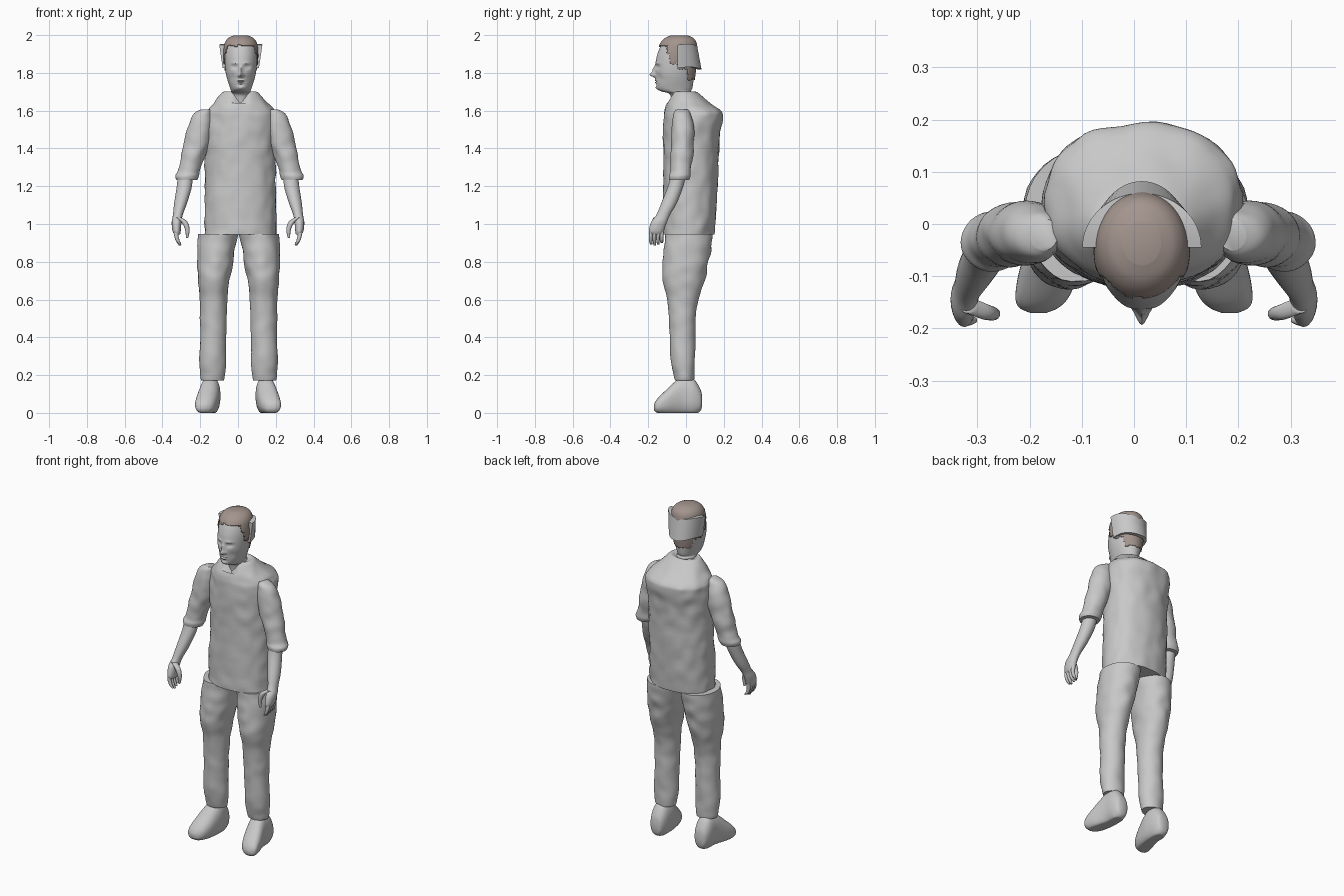
import bpy, bmesh, math
from mathutils import Vector, noise

default = bpy.data.objects.get("Cube")
if default:
    bpy.data.objects.remove(default, do_unlink=True)


def make_material(name, colour):
    mat = bpy.data.materials.new(name)
    mat.use_nodes = True
    mat.diffuse_color = (*colour, 1)
    mat.node_tree.nodes["Principled BSDF"].inputs["Base Color"].default_value = (*colour, 1)
    return mat


GREY = make_material("plain grey", (0.58, 0.58, 0.58))
BROWN = make_material("hair brown", (0.37, 0.3, 0.27))


def finish(name, bm, mat, angle=50):
    """Turn a bmesh into a shaded object with one material."""
    bmesh.ops.recalc_face_normals(bm, faces=bm.faces)
    mesh = bpy.data.meshes.new(name)
    bm.to_mesh(mesh)
    bm.free()
    mesh.materials.append(mat)
    obj = bpy.data.objects.new(name, mesh)
    bpy.context.collection.objects.link(obj)
    bpy.ops.object.select_all(action='DESELECT')
    obj.select_set(True)
    bpy.context.view_layer.objects.active = obj
    bpy.ops.object.shade_smooth_by_angle(angle=math.radians(angle))
    return obj


def spline(rings, steps):
    """Catmull-Rom interpolation through ring parameters."""
    pts = [rings[0], *rings, rings[-1]]
    out = []
    for i in range(len(rings) - 1):
        a, b, c, d = pts[i:i + 4]
        for k in range(steps):
            t = k / steps
            out.append([0.5 * (2 * q + (r - p) * t + (2 * p - 5 * q + 4 * r - s) * t * t
                               + (3 * q - p - 3 * r + s) * t ** 3)
                        for p, q, r, s in zip(a, b, c, d)])
    return out + [list(rings[-1])]


def loft(rings, n=40, steps=6, side=1, shift=0.0, wrinkle=0.0, power=2.0, upright=False):
    """Skin rings of (x, y, z, radius across, radius deep); upright rings stack along y."""
    bm = bmesh.new()
    rows = []
    for x, y, z, ra, rb in spline(rings, steps):
        row = []
        for i in range(n):
            a = math.tau * i / n
            u, v = (math.copysign(abs(f) ** (2 / power), f) for f in (math.cos(a), math.sin(a)))
            p = Vector((u * ra, 0, v * rb)) if upright else Vector((u * ra, v * rb, 0))
            centre = Vector((x, y, z))
            p *= 1 + wrinkle * noise.noise((centre + p) * 17)
            p += centre
            row.append(bm.verts.new((side * p.x + shift, p.y, max(p.z, 0))))
        rows.append(row)
    for low, high in zip(rows, rows[1:]):
        for i in range(n):
            j = (i + 1) % n
            bm.faces.new((low[i], low[j], high[j], high[i]))
    bm.faces.new(rows[0])
    bm.faces.new(rows[-1])
    return bm


# Shirt body, with a small V dipping at the collar
shirt = loft([
    (.012, .013, .945, .19, .137), (.012, .02, 1.1, .188, .142),
    (.012, .026, 1.3, .186, .145), (.013, .028, 1.45, .187, .149),
    (.018, .039, 1.56, .192, .156), (.017, .035, 1.6, .178, .148),
    (.014, .013, 1.64, .143, .114), (.011, -.005, 1.698, .092, .064),
    (.011, -.016, 1.693, .06, .05)], n=64, wrinkle=.045, power=2.2)
for v in shirt.verts:
    if v.co.z > 1.64 and v.co.y < -.02:
        v.co.z -= .045 * max(0, 1 - abs(v.co.x - .012) / .045)
finish("shirt_body", shirt, GREY)

# Head and neck, with the face pushed in and out by soft bumps
HX = .015
head_rings = [
    (HX, -.02, 1.6, .058, .055), (HX, -.022, 1.66, .053, .056),
    (HX, -.028, 1.69, .052, .062), (HX, -.053, 1.703, .052, .08),
    (HX, -.06, 1.72, .057, .094), (HX, -.06, 1.76, .07, .1),
    (HX, -.059, 1.8, .08, .104), (HX, -.055, 1.85, .085, .106),
    (HX, -.048, 1.9, .086, .103), (HX, -.04, 1.95, .08, .09),
    (HX, -.036, 1.978, .061, .069), (HX, -.036, 1.993, .03, .035)]
bumps = [  # across, height, half width, half height, push along y
    (0, 1.79, .012, .012, -.028), (0, 1.815, .009, .02, -.014),
    (.012, 1.785, .007, .007, -.006), (.033, 1.832, .016, .01, .013),
    (.033, 1.832, .01, .005, -.005), (.03, 1.852, .02, .006, -.005),
    (0, 1.761, .021, .004, -.006), (0, 1.749, .017, .005, -.006),
    (0, 1.755, .023, .002, .004), (0, 1.737, .02, .005, .004),
    (0, 1.72, .018, .01, -.006), (.045, 1.775, .016, .02, .005)]
head = loft(head_rings, n=96, steps=8)
for v in head.verts:
    if v.co.y < -.07:
        dx, z, push = abs(v.co.x - HX), v.co.z, 0
        for bx, bz, w, h, d in bumps:
            push += d * math.exp(-((dx - bx) / w) ** 2 - ((z - bz) / h) ** 2)
        v.co.y += push
finish("head", head, GREY)

# Hair: a shell over the skull, trimmed to a ragged hairline
hair = loft([(x, y, z + .006, a + .006, b + .007) for x, y, z, a, b in head_rings[4:]],
            n=96, steps=8)


def hairline(p):
    ragged = .014 * noise.noise((p.x * 90, p.y * 90, 0))
    if p.y < -.1:
        return 1.945 + ragged
    if p.y < -.085:
        return 1.9 + ragged
    if p.y < -.045:
        return 1.85 + ragged
    return (1.82 if p.y < .01 else 1.765) + ragged


bald = [f for f in hair.faces if f.calc_center_median().z < hairline(f.calc_center_median())]
bmesh.ops.delete(hair, geom=bald, context='FACES')
hair_obj = finish("hair", hair, BROWN)
shell = hair_obj.modifiers.new("thickness", 'SOLIDIFY')
shell.thickness = .004

# Band wrapped round the back of the head
band = bmesh.new()
section = [(.114, .104, 1.948), (.096, .127, 1.825), (.08, .105, 1.825), (.082, .08, 1.948)]
strips = []
for i in range(33):
    a = math.pi * i / 32
    sag = .006 * math.sin(3 * a)
    strips.append([band.verts.new((HX + rx * math.cos(a), -.045 + ry * math.sin(a), z + sag))
                   for rx, ry, z in section])
for s, t in zip(strips, strips[1:]):
    for i in range(4):
        j = (i + 1) % 4
        band.faces.new((s[i], s[j], t[j], t[i]))
band.faces.new(strips[0])
band.faces.new(strips[-1])
finish("head_band", band, GREY, 35)

# Limbs, given for the +x side and mirrored
sleeve = [
    (.18, -.02, 1.606, .026, .03), (.193, -.02, 1.585, .046, .046),
    (.204, -.018, 1.53, .062, .057), (.222, -.018, 1.44, .071, .059),
    (.246, -.022, 1.36, .063, .058), (.268, -.028, 1.285, .057, .054),
    (.277, -.033, 1.255, .061, .057), (.279, -.035, 1.234, .055, .052)]
forearm = [
    (.28, -.038, 1.27, .038, .038), (.284, -.055, 1.2, .04, .041),
    (.304, -.09, 1.11, .034, .041), (.318, -.12, 1.05, .026, .036),
    (.325, -.143, 1.01, .026, .042), (.325, -.157, .965, .022, .04),
    (.322, -.158, .945, .016, .034)]
thumb = [
    (.318, -.155, 1.035, .016, .016), (.285, -.168, 1.012, .017, .015),
    (.268, -.172, .97, .012, .012), (.27, -.172, .925, .006, .006)]
trouser = [
    (.108, .015, .947, .106, .125), (.118, .009, .87, .1, .126),
    (.125, -.004, .78, .094, .119), (.132, -.012, .7, .083, .112),
    (.132, -.017, .6, .073, .083), (.134, -.02, .5, .07, .07),
    (.135, -.018, .4, .069, .067), (.138, -.017, .28, .071, .063),
    (.138, -.01, .2, .066, .055), (.137, -.008, .172, .06, .05)]
shoe = [
    (.147, .086, .062, .014, .02), (.147, .076, .068, .036, .058),
    (.147, .04, .085, .05, .095), (.147, -.01, .09, .054, .102),
    (.153, -.05, .08, .056, .092), (.165, -.1, .058, .057, .068),
    (.176, -.14, .042, .051, .046), (.182, -.16, .034, .038, .03),
    (.183, -.17, .03, .016, .013)]

for label, side in (("left", 1), ("right", -1)):
    finish(label + "_sleeve", loft(sleeve, side=side, shift=.008, wrinkle=.1), GREY)
    finish(label + "_forearm", loft(forearm, n=28, side=side), GREY)
    finish(label + "_thumb", loft(thumb, n=14, side=side), GREY)
    for k, finger in enumerate(("index", "middle", "ring", "little")):
        y = -.186 + .019 * k
        tip = .885 + .007 * abs(k - 1)
        path = [(.325, y + .004, .97, .012, .01), (.327, y, .94, .011, .0095),
                (.318, y, .91, .01, .009), (.306, y + .002, tip, .006, .006)]
        finish(f"{label}_{finger}_finger", loft(path, n=12, steps=4, side=side), GREY)
    finish(label + "_trouser_leg", loft(trouser, side=side, shift=.003, wrinkle=.05), GREY)
    finish(label + "_shoe", loft(shoe, side=side, power=2.3, upright=True), GREY)
